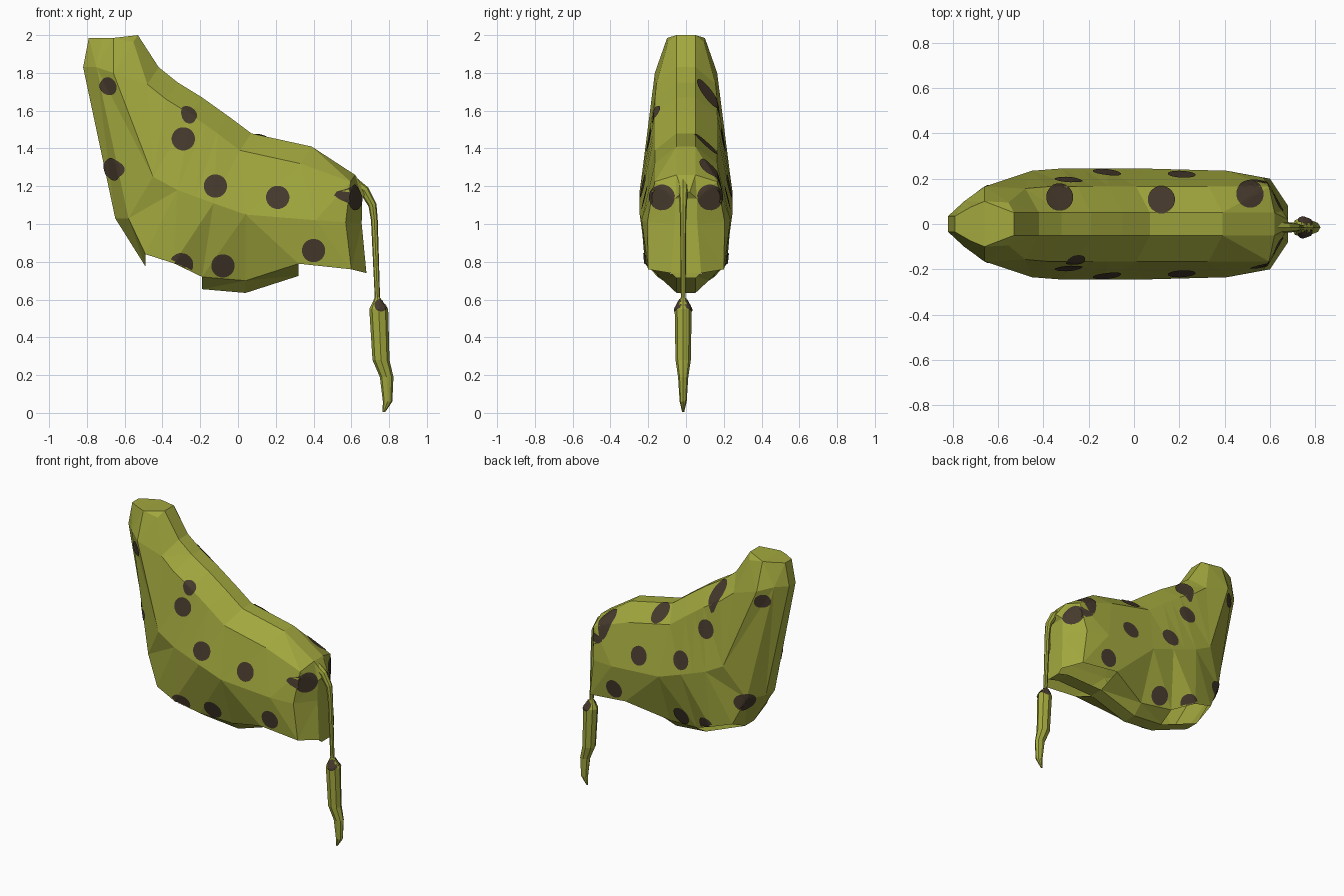
import bpy, bmesh, math
from mathutils import Vector
from mathutils.bvhtree import BVHTree

if "Cube" in bpy.data.objects:
    bpy.data.objects.remove(bpy.data.objects["Cube"])


def material(name, r, g, b):
    m = bpy.data.materials.new(name)
    m.diffuse_color = (r, g, b, 1)
    m.use_nodes = True
    m.node_tree.nodes["Principled BSDF"].inputs["Base Color"].default_value = m.diffuse_color
    return m


HIDE = material("olive hide", 0.36, 0.39, 0.048)
SPOT = material("dark brown spot", 0.062, 0.042, 0.026)
X, Y, Z = Vector.Fill(3, 0), Vector.Fill(3, 0), Vector.Fill(3, 0)
X.x = Y.y = Z.z = 1


def finish(name, bm, mat):
    me = bpy.data.meshes.new(name)
    bm.to_mesh(me)
    me.materials.append(mat)
    ob = bpy.data.objects.new(name, me)
    bpy.context.collection.objects.link(ob)


def loft(rings, skip=lambda i, j: False):
    """Join rings of points with quads, leaving out the skipped ones."""
    bm = bmesh.new()
    vs = [[bm.verts.new(p) for p in r] for r in rings]
    n = len(vs[0])
    for i in range(len(vs) - 1):
        for j in range(n):
            if not skip(i, j):
                k = (j + 1) % n
                bm.faces.new((vs[i][j], vs[i][k], vs[i + 1][k], vs[i + 1][j]))
    bm.faces.new(vs[0])
    bm.faces.new(vs[-1])
    bmesh.ops.recalc_face_normals(bm, faces=bm.faces)
    bmesh.ops.triangulate(bm, faces=bm.faces)
    return bm


# Body stations: spine x, z; widest line x, z, half width; lower flank x, z, half width
STATIONS = [
    (-.53, 2.0, -.66, 1.985, .1, -.72, 1.985, .075),
    (-.42, 1.83, -.66, 1.80, .165, -.75, 1.83, .1),
    (-.32, 1.75, -.45, 1.25, .235, -.58, 1.03, .16),
    (-.19, 1.67, -.32, 1.18, .245, -.49, .84, .19),
    (-.05, 1.57, -.13, 1.11, .245, -.19, .72, .15),
    (.07, 1.48, .04, 1.05, .245, .04, .70, .12),
    (.39, 1.41, .41, 1.02, .235, .32, .79, .21),
    (.62, 1.26, .57, 1.01, .205, .60, .76, .2),
    (.68, 1.17, .655, 1.0, .06, .68, .74, .08)]


def section(i, row):
    """Ten-sided ring: spine and belly strips follow from the neighbouring lines."""
    dx, dz, mx, mz, mw, lx, lz, lw = row
    k = .4 if i in (0, 7, 8) else 1
    belly = (lx - .07, lz) if i < 3 else (lx, lz - .065 * k)
    half = [(dx, .02 if i == 8 else .05, dz), (dx - .06 * k, min(.165, mw * .95), dz - .09 * k),
            (mx, mw, mz), (lx, lw, lz), (belly[0], .05 if i > 1 else .035, belly[1])]
    return [Vector((x, -y, z)) for x, y, z in half] + [Vector(p) for p in reversed(half)]


rings = [section(i, r) for i, r in enumerate(STATIONS)]
# Extra ring in the middle of the front leg opening, bulged at the flank edge
mid = [(a + b) / 2 for a, b in zip(rings[3], rings[4])]
for p in (mid[3], mid[6]):
    p.y *= 1.28
    p.z += .012
rings.insert(4, mid)
# Leg openings sit between the lower flank and the belly strip
body_bm = loft(rings, lambda i, j: i in (3, 4, 7, 8) and j in (3, 5))
finish("body", body_bm, HIDE)

# Tail: centre line x, z and radius
TAIL = [(.59, 1.23, .035), (.67, 1.175, .027), (.712, 1.10, .022), (.722, 1.02, .018),
        (.738, .61, .014), (.745, .55, .05), (.757, .28, .045), (.787, .19, .036),
        (.792, .06, .025), (.772, .004, .007)]
tail_rings = []
for i, (x, z, r) in enumerate(TAIL):
    a, b = TAIL[max(i - 1, 0)], TAIL[i + 1 if i < 4 else i]
    t = Vector((b[0] - a[0], 0, b[1] - a[1])).normalized() if i < 4 else -Z
    n = Vector((-t.z, 0, t.x))
    c = Vector((x, -.015, z))
    flat = .75 if i > 6 else .9
    tail_rings.append([c + n * r * math.cos(k * math.tau / 8) + Y * flat * r * math.sin(k * math.tau / 8)
                       for k in range(8)])
tail_bm = loft(tail_rings)
finish("tail", tail_bm, HIDE)


# Spots: thin discs projected on to the skin
def spot(name, target, x, y, z, d, radius, rows=5, seg=20):
    tree = BVHTree.FromBMesh(target)
    d = d.normalized()
    u = d.orthogonal().normalized()
    v = d.cross(u)
    bm = bmesh.new()

    def hit(r, a):
        p = Vector((x, y, z)) + (u * math.cos(a) + v * math.sin(a)) * r
        loc, nor, _, _ = tree.ray_cast(p + d * 2, -d)
        if loc is None:
            return None
        return bm.verts.new(loc + (nor if nor.dot(d) > 0 else -nor) * .005)

    grid = [[hit(0, 0)] * seg]
    grid += [[hit(radius * i / rows, math.tau * k / seg) for k in range(seg)] for i in range(1, rows + 1)]
    for i in range(rows):
        for k in range(seg):
            m = (k + 1) % seg
            q = list(dict.fromkeys((grid[i][k], grid[i + 1][k], grid[i + 1][m], grid[i][m])))
            if None in q or len(q) < 3:
                continue
            deep = [p.co.dot(d) for p in q]
            if max(deep) - min(deep) < .12:
                bm.faces.new(q)
    finish(name, bm, SPOT)


FLANK = [(-.29, 1.45), (-.12, 1.20), (.21, 1.14), (.40, .86), (-.08, .78), (-.30, .785)]
BACK = [(-.33, .115), (.12, .105), (.51, .13)]
for s, side in ((-1, "right"), (1, "left")):
    for i, (x, z) in enumerate(FLANK):
        spot(f"{side}_flank_spot_{i + 1}", body_bm, x, 0, z, Y * s, .062)
    spot(f"{side}_rump_spot", body_bm, .6, s * .125, 1.14, X, .068)
    spot(f"{side}_neck_spot", body_bm, -.67, s * .13, 1.73, Y * s - X * 2, .048)
    spot(f"{side}_tail_spot", tail_bm, .757, 0, .57, Y * s, .033)
for i, (x, y) in enumerate(BACK):
    spot(f"back_spot_{i + 1}", body_bm, x, y, 1.5, Z, .06)
spot("shoulder_spot", body_bm, -.26, -.155, 1.575, Z * .8 - Y * .6, .042)
spot("right_chest_spot", body_bm, -.69, -.1, 1.29, -X, .06)
spot("left_chest_spot", body_bm, -.57, .15, 1.0, Y - X * 2, .065)
